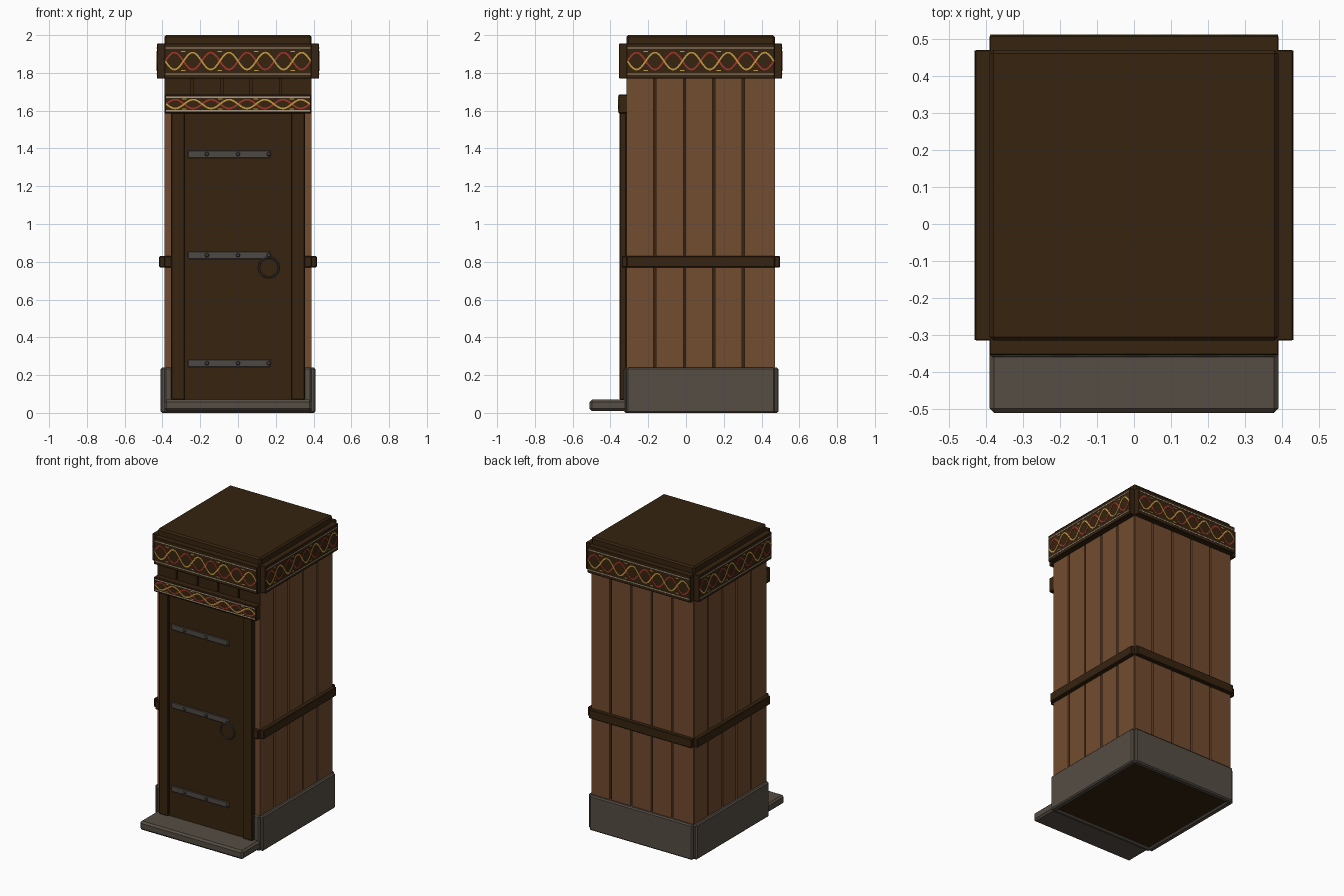
import bpy, bmesh, math
from mathutils import Matrix, Vector

if "Cube" in bpy.data.objects:
    bpy.data.objects.remove(bpy.data.objects["Cube"])


def material(name, rgb):
    m = bpy.data.materials.new(name)
    m.diffuse_color = (*rgb, 1)
    m.use_nodes = True
    m.node_tree.nodes["Principled BSDF"].inputs["Base Color"].default_value = m.diffuse_color
    return m


DARK = material("dark wood", (0.037, 0.017, 0.005))
WOOD = material("brown planks", (0.17, 0.072, 0.028))
STONE = material("grey stone", (0.092, 0.075, 0.058))
IRON = material("iron", (0.075, 0.065, 0.056))
RED = material("red paint", (0.36, 0.035, 0.022))
GOLD = material("gold paint", (0.56, 0.32, 0.05))
CREAM = material("cream paint", (0.40, 0.34, 0.25))

CY = 0.0775  # depth centre of the cabin body
# wall: turn, half width, distance from the centre
WALLS = {"front": (0, 0.39, 0.3925), "right": (90, 0.3925, 0.39),
         "back": (180, 0.39, 0.3925), "left": (-90, 0.3925, 0.39)}


def wall_matrix(wall):
    turn, _, dist = WALLS[wall]
    return (Matrix.Translation((0, CY, 0)) @ Matrix.Rotation(math.radians(turn), 4, 'Z')
            @ Matrix.Translation((0, -dist, 0)))


def finish(name, bm, mat, matrix=None, bevel=0):
    if matrix:
        bm.transform(matrix)
    bmesh.ops.recalc_face_normals(bm, faces=bm.faces)
    me = bpy.data.meshes.new(name)
    bm.to_mesh(me)
    bm.free()
    me.materials.append(mat)
    ob = bpy.data.objects.new(name, me)
    bpy.context.collection.objects.link(ob)
    if bevel:
        b = ob.modifiers.new("bevel", 'BEVEL')
        b.width, b.segments = bevel, 1
    return ob


def boxes(name, mat, items, wall=None, bevel=0):
    """Boxes as (x0, x1, y0, y1, z0, z1); on a wall, y is measured outwards."""
    bm = bmesh.new()
    for x0, x1, y0, y1, z0, z1 in items:
        if wall:
            y0, y1 = -y1, -y0
        m = (Matrix.Translation(((x0 + x1) / 2, (y0 + y1) / 2, (z0 + z1) / 2))
             @ Matrix.Diagonal((x1 - x0, y1 - y0, z1 - z0, 1)))
        bmesh.ops.create_cube(bm, size=1, matrix=m)
    return finish(name, bm, mat, wall_matrix(wall) if wall else None, bevel)


def wave(name, mat, wall, half, out, zc, amp, width, sign):
    """Painted wavy ribbon: a thin strip following a sine curve."""
    bm = bmesh.new()
    n, k = 96, math.pi * 8 / (2 * half)
    rows = []
    for i in range(n + 1):
        x = -half + 2 * half * i / n
        z = zc + sign * amp * math.sin(k * (x + half))
        t = Vector((1, 0, sign * amp * k * math.cos(k * (x + half)))).normalized()
        nrm = Vector((-t.z, 0, t.x)) * width / 2
        p = Vector((x, -out, z))
        rows.append((bm.verts.new(p + nrm), bm.verts.new(p - nrm)))
    for a, b in zip(rows, rows[1:]):
        bm.faces.new((a[0], a[1], b[1], b[0]))
    ext = bmesh.ops.extrude_face_region(bm, geom=bm.faces[:])
    bmesh.ops.translate(bm, vec=(0, 0.003, 0),
                        verts=[v for v in ext["geom"] if isinstance(v, bmesh.types.BMVert)])
    finish(name, bm, mat, wall_matrix(wall))


def ornament(name, wall, half, out, zc, h):
    """Two crossing waves between cream lines, with small gold marks."""
    wave(name + "_red_wave", RED, wall, half, out + 0.0015, zc, h * 0.25, 0.009, 1)
    wave(name + "_gold_wave", GOLD, wall, half, out + 0.002, zc, h * 0.25, 0.009, -1)
    boxes(name + "_lines", CREAM,
          [(-half, half, out - 0.002, out + 0.0015, zc + s * h * 0.38 - 0.003, zc + s * h * 0.38 + 0.003)
           for s in (-1, 1)], wall)
    step = half / 4
    boxes(name + "_marks", GOLD,
          [(-half + step * (i + 1) - 0.012, -half + step * (i + 1) + 0.012, out - 0.002, out + 0.0015,
            zc + s * h * 0.28 - 0.003, zc + s * h * 0.28 + 0.003)
           for i in range(0, 7, 2) for s in (-1, 1)], wall)


# Dark core showing in the gaps, and the roof cap
boxes("core", DARK, [(-0.375, 0.375, CY - 0.3775, CY + 0.3775, 0.012, 1.955)])
boxes("roof_cap", DARK, [(-0.39, 0.39, CY - 0.3925, CY + 0.3925, 1.945, 2.0)], bevel=0.01)

# Plank walls, stone base, rails and painted friezes
SEAMS = (-0.2425, -0.085, 0.07, 0.225)
for w, (turn, half, dist) in WALLS.items():
    xs = (-half, *SEAMS, half)
    spans = [(a + 0.006 * (i > 0) + 0.003 * (i == 0), b - 0.006 * (i < 4) - 0.003 * (i == 4))
             for i, (a, b) in enumerate(zip(xs, xs[1:]))]
    top = 1.64 if w == "front" else 1.8
    boxes(w + "_planks", WOOD, [(a, b, -0.02, 0, 0.05, top) for a, b in spans], w)
    if w == "front":
        boxes("planks_above_door", DARK, [(a, b, -0.02, 0, 1.64, 1.8) for a, b in spans], w)
        rails = [(-half, -0.34, -0.01, 0.025, 0.77, 0.83), (0.34, half, -0.01, 0.025, 0.77, 0.83)]
    else:
        rails = [(-half, half, -0.01, 0.027, 0.77, 0.83)]
    boxes(w + "_rail", DARK, rails, w, 0.004)
    base_out = 0.012 if w == "front" else 0.02
    boxes(w + "_stone_base", STONE, [(-half, half, -0.02, base_out, 0, 0.24)], w, 0.008)
    boxes(w + "_frieze", DARK, [(-half, half, -0.01, 0.039, 1.77, 1.955)], w, 0.003)
    ornament(w + "_frieze", w, half - 0.005, 0.039, 1.8625, 0.18)

# Doorstep
boxes("doorstep", STONE, [(-0.39, 0.39, -0.51, -0.31, 0.01, 0.07)], bevel=0.012)

# Door, its frame and painted lintel
boxes("door", DARK, [(-0.29, 0.29, 0, 0.022, 0.07, 1.6)], "front")
boxes("door_jambs", DARK, [(-0.354, -0.282, 0, 0.037, 0.07, 1.6), (0.282, 0.354, 0, 0.037, 0.07, 1.6)],
      "front", 0.004)
boxes("lintel", DARK, [(-0.388, 0.388, -0.01, 0.043, 1.585, 1.685)], "front", 0.004)
ornament("lintel", "front", 0.38, 0.043, 1.635, 0.094)

# Iron straps with bolts
HEIGHTS = (0.263, 0.835, 1.37)
boxes("door_straps", IRON, [(-0.265, 0.17, 0.02, 0.029, z - 0.02, z + 0.02) for z in HEIGHTS], "front", 0.003)
bm = bmesh.new()
for z in HEIGHTS:
    for x in (-0.165, 0, 0.163):
        bmesh.ops.create_cone(bm, cap_ends=True, segments=8, radius1=0.012, radius2=0.007, depth=0.01,
                              matrix=Matrix.Translation((x, -0.033, z)) @ Matrix.Rotation(math.pi / 2, 4, 'X'))
finish("strap_bolts", bm, IRON, wall_matrix("front"))

# Ring handle
bpy.ops.mesh.primitive_torus_add(major_segments=14, minor_segments=6, major_radius=0.053, minor_radius=0.005,
                                 location=(0.163, -0.348, 0.77), rotation=(math.pi / 2, 0, 0))
ring = bpy.context.object
ring.name = "ring_handle"
ring.data.materials.append(IRON)
